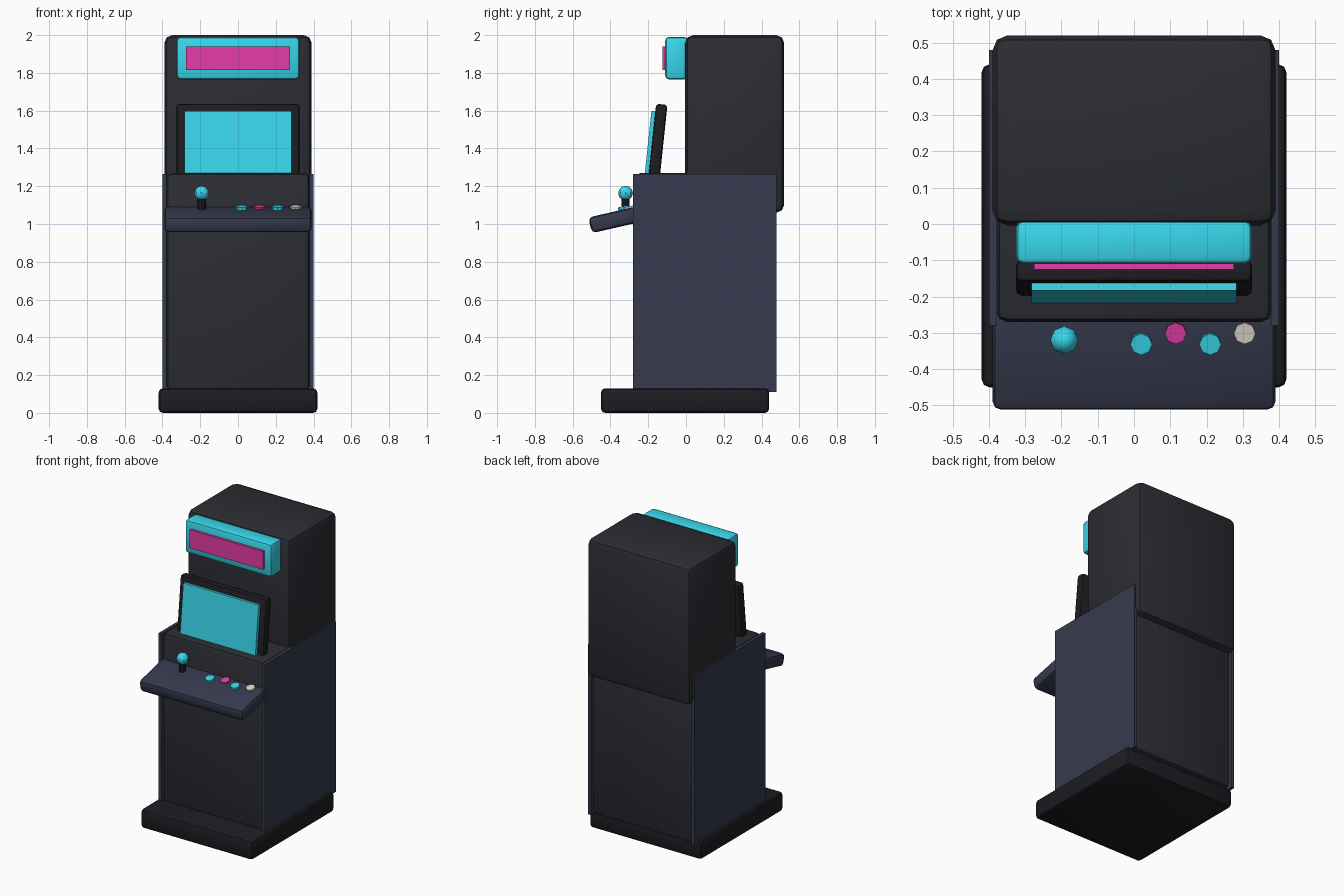
import bpy, math
from mathutils import Vector, Matrix

if "Cube" in bpy.data.objects:
    bpy.data.objects.remove(bpy.data.objects["Cube"])


def material(name, r, g, b):
    m = bpy.data.materials.new(name)
    m.diffuse_color = (r, g, b, 1)
    m.use_nodes = True
    m.node_tree.nodes["Principled BSDF"].inputs["Base Color"].default_value = m.diffuse_color
    return m


CHARCOAL = material("charcoal", 0.025, 0.026, 0.033)
BLACK = material("black", 0.012, 0.012, 0.016)
NAVY = material("navy", 0.037, 0.042, 0.075)
CYAN = material("cyan", 0.04, 0.68, 0.83)
PINK = material("pink", 0.78, 0.045, 0.38)
CREAM = material("cream", 0.72, 0.68, 0.6)


def finish(ob, name, mat):
    ob.name = name
    ob.data.materials.append(mat)
    bpy.ops.object.shade_smooth_by_angle(angle=math.radians(35))
    return ob


def box(name, loc, size, mat, bevel=0.0, tilt=0.0):
    bpy.ops.mesh.primitive_cube_add(size=1, location=loc, rotation=(tilt, 0, 0))
    ob = bpy.context.object
    ob.data.transform(Matrix.Diagonal((*size, 1)))
    if bevel:
        mod = ob.modifiers.new("bevel", 'BEVEL')
        mod.width = bevel
        mod.segments = 2
        bpy.ops.object.modifier_apply(modifier=mod.name)
    return finish(ob, name, mat)


def disc(name, loc, radius, depth, mat, tilt=0.0):
    bpy.ops.mesh.primitive_cylinder_add(vertices=8, radius=radius, depth=depth,
                                        location=loc, rotation=(tilt, 0, 0))
    return finish(bpy.context.object, name, mat)


# Cabinet
box("base_plinth", (0, -0.005, 0.065), (0.84, 0.89, 0.13), BLACK, 0.022)
box("lower_cabinet", (0, 0.10, 0.69), (0.76, 0.74, 1.16), CHARCOAL, 0.03)
box("upper_cabinet", (0, 0.258, 1.53), (0.78, 0.524, 0.94), CHARCOAL, 0.042)
for side, s in (("left", -1), ("right", 1)):
    box(side + "_side_panel", (s * 0.389, 0.10, 0.688), (0.022, 0.76, 1.154), NAVY)

# Lit sign box
box("sign_box", (0, -0.05, 1.878), (0.65, 0.12, 0.225), CYAN, 0.02)
box("sign_face", (0, -0.115, 1.878), (0.55, 0.02, 0.125), PINK)

# Leaning screen
LEAN = -0.105
centre = Vector((0, -0.157, 1.36))
box("screen_frame", centre, (0.65, 0.06, 0.55), BLACK, 0.015, LEAN)
offset = Matrix.Rotation(LEAN, 3, 'X') @ Vector((0, -0.04, 0))
box("screen", centre + offset, (0.565, 0.022, 0.47), CYAN, 0, LEAN)

# Sloping control deck
SLOPE = 0.225
box("control_deck", (0, -0.342, 1.031), (0.78, 0.34, 0.085), NAVY, 0.024, SLOPE)

# Joystick
disc("joystick_shaft", (-0.192, -0.32, 1.095), 0.022, 0.09, BLACK)
bpy.ops.mesh.primitive_uv_sphere_add(segments=8, ring_count=6, radius=0.039,
                                     location=(-0.192, -0.32, 1.163))
finish(bpy.context.object, "joystick_ball", CYAN)
bpy.ops.object.shade_smooth()

# Push buttons in a staggered row
for i, mat in enumerate((CYAN, PINK, CYAN, CREAM)):
    y = -0.30 if i % 2 else -0.33
    disc("button_%d" % (i + 1), (0.02 + 0.095 * i, y, 1.086), 0.03, 0.016, mat, SLOPE)
